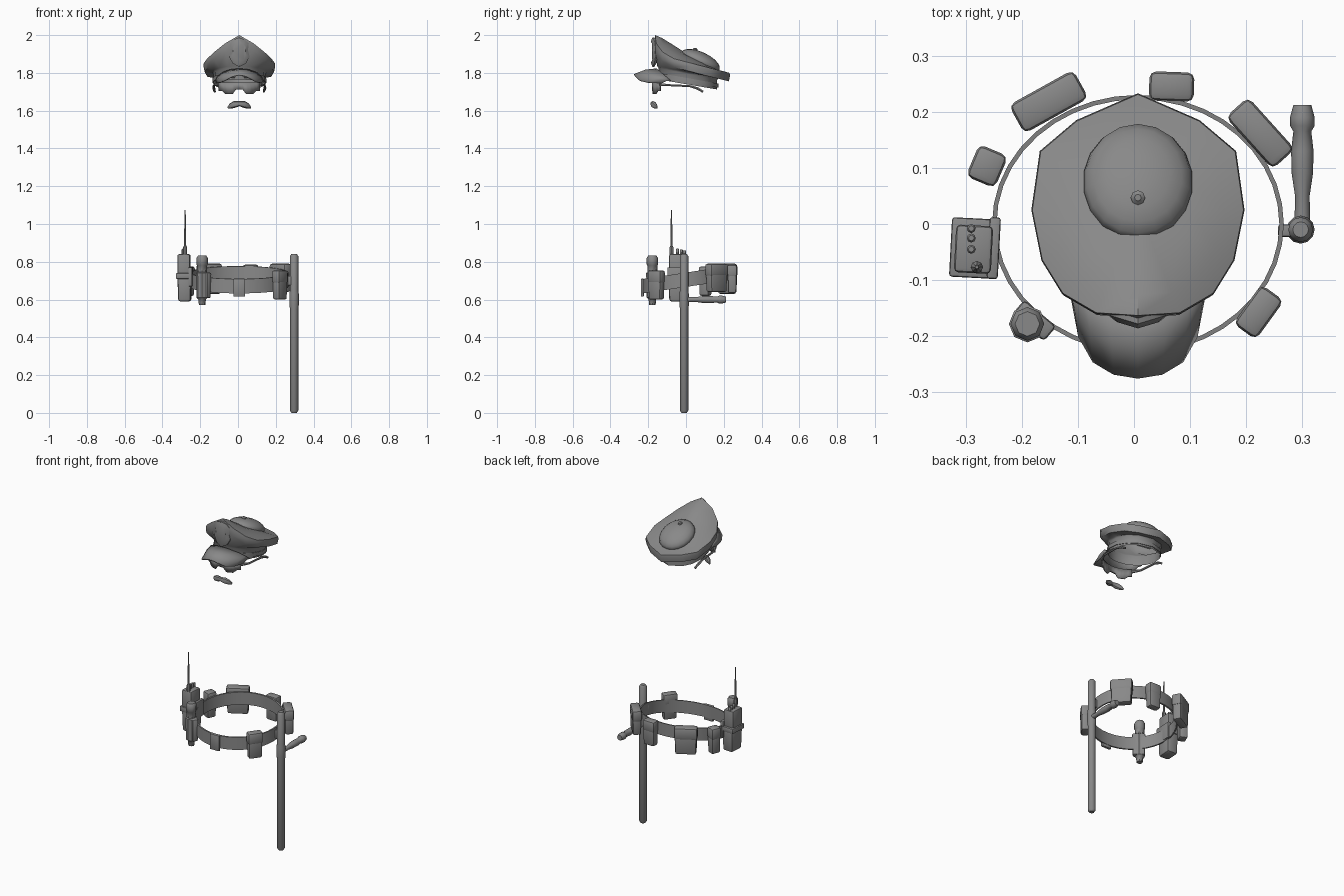
import bpy, bmesh, math
from mathutils import Matrix, Vector

if "Cube" in bpy.data.objects:
    bpy.data.objects.remove(bpy.data.objects["Cube"])

GREY = (0.25, 0.25, 0.25, 1)
mat = bpy.data.materials.new("uniform grey")
mat.use_nodes = True
mat.diffuse_color = GREY
mat.node_tree.nodes["Principled BSDF"].inputs["Base Color"].default_value = GREY
CX = 0.007  # symmetry line of the hat and belt


def finish(bm, name, angle=40):
    bmesh.ops.recalc_face_normals(bm, faces=bm.faces)
    mesh = bpy.data.meshes.new(name)
    bm.to_mesh(mesh)
    bm.free()
    mesh.materials.append(mat)
    ob = bpy.data.objects.new(name, mesh)
    bpy.context.collection.objects.link(ob)
    bpy.ops.object.select_all(action='DESELECT')
    ob.select_set(True)
    bpy.context.view_layer.objects.active = ob
    bpy.ops.object.shade_smooth_by_angle(angle=math.radians(angle))
    return ob


def loft(rings, name, closed=True, caps=True, angle=40):
    """Skin a list of equal-length point rings."""
    bm = bmesh.new()
    vs = [[bm.verts.new(p) for p in r] for r in rings]
    n = len(vs[0])
    for a, b in zip(vs, vs[1:]):
        for i in range(n if closed else n - 1):
            j = (i + 1) % n
            bm.faces.new((a[i], a[j], b[j], b[i]))
    if caps:
        bm.faces.new(vs[0])
        bm.faces.new(vs[-1])
    return finish(bm, name, angle)


def lathe(profile, loc, name, axis='Z', sides=10):
    """Spin (radius, height) pairs about z, or about y."""
    rings = []
    for r, h in profile:
        ring = []
        for i in range(sides):
            t = 2 * math.pi * i / sides
            p = (r * math.cos(t), r * math.sin(t), h)
            if axis == 'Y':
                p = (p[0], p[2], p[1])
            ring.append(Vector(p) + Vector(loc))
        rings.append(ring)
    return loft(rings, name)


def block(name, loc, size, turn=0, bevel=0.01, taper=1.0):
    """Bevelled box turned about z, its bottom scaled by taper."""
    bm = bmesh.new()
    bmesh.ops.create_cube(bm, size=1)
    for v in bm.verts:
        k = taper if v.co.z < 0 else 1
        v.co = Vector((v.co.x * size[0] * k, v.co.y * size[1] * k, v.co.z * size[2]))
    bmesh.ops.bevel(bm, geom=bm.edges[:], offset=bevel, segments=2, affect='EDGES', profile=0.5)
    bm.transform(Matrix.Translation(loc) @ Matrix.Rotation(math.radians(turn), 4, 'Z'))
    return finish(bm, name)


def tube(name, pts, radii, flat=1.0, sides=6):
    """Tube through points, flattened in y by flat; ends tapered by radii."""
    rings = []
    for i, p in enumerate(pts):
        d = (Vector(pts[min(i + 1, len(pts) - 1)]) - Vector(pts[max(i - 1, 0)])).normalized()
        u = d.cross(Vector((0, 0, 1))).normalized()
        w = d.cross(u)
        rings.append([Vector(p) + radii[i] * (u * math.cos(t) * flat + w * math.sin(t))
                      for t in (2 * math.pi * k / sides for k in range(sides))])
    return loft(rings, name)


def solid(ob, thickness):
    m = ob.modifiers.new("thickness", 'SOLIDIFY')
    m.thickness = thickness
    m.offset = 0


# ---- Peaked cap crown: right half of the rim, mirrored into a full ring
half = [(0, -.165, 2.0), (.075, -.16, 1.957), (.135, -.125, 1.91), (.172, -.065, 1.875),
        (.19, .025, 1.852), (.175, .13, 1.825), (.11, .185, 1.812), (0, .233, 1.80)]
rim = half + [(-x, y, z) for x, y, z in half[-2:0:-1]]


def band(z_front, slope, grow=1.0):
    ring = []
    for x, y, _ in rim:
        t = math.atan2(y - .01, x * 1.05)
        yy = .01 + .155 * grow * math.sin(t)
        ring.append((CX + .138 * grow * math.cos(t), yy, z_front - slope * (yy + .145)))
    return ring


def rim_ring(k, drop):
    return [(CX + x * k, .03 + (y - .03) * k, z - drop) for x, y, z in rim]


def top_ring(k):
    ring = []
    for x, y, z in rim:
        yy = .03 + (y - .03) * k
        ring.append((CX + x * k, yy, z * k * k + (1.897 - .43 * (yy - .01)) * (1 - k * k)))
    return ring


crown = loft([band(1.765, .17), band(1.825, .2), band(1.835, .2, 1.05),
              [(x, y - .008 * (y < -.1), z) for x, y, z in rim_ring(.97, .045)],
              rim_ring(1, .015), rim_ring(.99, 0), top_ring(.8), top_ring(.5), top_ring(.12)],
             "cap_crown", caps=False, angle=50)
bm = bmesh.new()
bm.from_mesh(crown.data)
bmesh.ops.holes_fill(bm, edges=[e for e in bm.edges if e.is_boundary and e.verts[0].co.z > 1.85])
bm.to_mesh(crown.data)
bm.free()

# Raised band strip
loft([band(1.775, .17, 1.01), band(1.775, .17, 1.04), band(1.80, .18, 1.04), band(1.80, .18, 1.01)],
     "cap_band", caps=False)

# Inner dome showing through the crown, and its button
bm = bmesh.new()
bmesh.ops.create_uvsphere(bm, u_segments=18, v_segments=10, radius=1)
bm.transform(Matrix.Translation((CX, .075, 1.863)) @ Matrix.Rotation(-.42, 4, 'X')
             @ Matrix.Diagonal((.098, .112, .048, 1)))
finish(bm, "cap_dome", 60)
lathe([(.013, 0), (.013, .008), (.006, .014)], (CX, .047, 1.918), "cap_button", sides=8)

# Visor: outer outline lofted from the band
outer = [(.116, -.13, 1.745), (.103, -.2, 1.748), (.078, -.245, 1.76), (.042, -.267, 1.78), (0, -.274, 1.79)]
outer = outer + [(-x, y, z) for x, y, z in outer[-2::-1]]
inner = []
for i in range(9):
    t = math.pi * i / 8
    inner.append((CX + .125 * math.cos(t), -.075 - .08 * math.sin(t), 1.755 + .065 * math.sin(t)))
outer = [(x + CX, y, z) for x, y, z in outer]
mid = [tuple((Vector(a) + Vector(b)) / 2 + Vector((0, 0, .008))) for a, b in zip(inner, outer)]
solid(loft([inner, mid, outer], "cap_visor", closed=False, caps=False, angle=60), .008)

# Cap badge: shield plate on the front
bm = bmesh.new()
shield = [(0, 1.988), (.03, 1.975), (.05, 1.955), (.046, 1.92), (.054, 1.885), (.035, 1.85), (0, 1.832)]
shield += [(-x, z) for x, z in shield[-2:0:-1]]
rings = []
for k, out in ((1, 0), (1, .01), (.7, .018)):
    rings.append([(CX + x * k, -.168 - out + .3 * abs(x) * k, 1.91 + (z - 1.91) * k) for x, z in shield])
bm.free()
loft(rings, "cap_badge")

# ---- Glasses: curved lens strip with a raised nose bridge, and two arms
upper, lower = [], []
for i in range(13):
    x = -.108 + .018 * i
    y = -.178 + 3.6 * x * x
    a = abs(x)
    upper.append((CX + x, y, 1.75))
    lower.append((CX + x, y, 1.712 if a < .03 else 1.688 if a < .08 else 1.705))
solid(loft([upper, lower], "glasses_lenses", closed=False, caps=False), .006)
for s, side in ((1, "left"), (-1, "right")):
    tube(side + "_glasses_arm",
         [(CX + s * x, y, z) for x, y, z in ((.108, -.138, 1.738), (.132, -.09, 1.735),
                                             (.136, .02, 1.73), (.135, .06, 1.718), (.13, .09, 1.70))],
         [.009, .006, .006, .008, .006])

# Moustache
tube("moustache", [(CX + x, -.178 + 7 * x * x, 1.637 - 6 * x * x)
                   for x in (-.06, -.045, -.025, 0, .025, .045, .06)],
     [.005, .015, .018, .013, .018, .015, .005], flat=.8, sides=8)

# ---- Belt: oval strap, lower at the front
def belt_ring(grow, dz):
    ring = []
    for i in range(40):
        t = 2 * math.pi * i / 40
        y = (.222 + grow) * math.sin(t)
        ring.append((CX + (.252 + grow) * math.cos(t), y, .705 + .15 * y + dz))
    return ring


H = .038
loft([belt_ring(0, -H), belt_ring(.008, -H), belt_ring(.008, H), belt_ring(0, H), belt_ring(0, -H)],
     "belt", caps=False)
block("belt_buckle", (CX, -.231, .663), (.062, .016, .095), bevel=.004)

# Pouches: centre x, y, width, depth, bottom z, top z, turn
pouches = {
    "back_right_pouch": (-.152, .218, .131, .058, .63, .79, 29),
    "back_pouch": (.067, .245, .080, .052, .635, .785, -2),
    "back_left_pouch": (.225, .162, .125, .054, .64, .79, -48),
    "front_left_pouch": (.222, -.157, .086, .050, .60, .755, 54),
    "side_right_pouch": (-.262, .103, .062, .056, .62, .775, 67),
}
for name, (x, y, w, d, z0, z1, turn) in pouches.items():
    h = z1 - z0
    block(name, (x, y, z0 + h * .45), (w * .95, d * .92, h * .9), turn, taper=.93)
    block(name + "_flap", (x, y, z1 - h * .22), (w, d, h * .44), turn, bevel=.012)

# Radio in its holder, with aerial, knobs and strap
block("radio_body", (-.286, -.045, .775), (.066, .085, .13), -3, bevel=.008)
block("radio_holder", (-.282, -.043, .665), (.074, .098, .15), -3, bevel=.012, taper=.9)
block("radio_strap", (-.284, -.043, .725), (.086, .106, .03), -3, bevel=.005)
block("radio_clip", (-.25, -.043, .72), (.02, .11, .1), -3, bevel=.005)
lathe([(.011, 0), (.011, .04), (.006, .05), (.003, .24)], (-.28, -.077, .835), "radio_aerial", sides=8)
for i, y in enumerate((-.045, -.025, -.008)):
    lathe([(.008, 0), (.008, .03 - .004 * i), (.005, .034 - .004 * i)], (-.29, y, .835), f"radio_knob_{i + 1}", sides=8)

# Spray can in its holster
lathe([(.017, .572), (.02, .60), (.03, .61), (.033, .74), (.026, .745), (.026, .78),
       (.03, .785), (.03, .82), (.022, .832)], (-.19, -.178, 0), "spray_can", sides=8)
block("spray_holster", (-.178, -.172, .675), (.075, .035, .135), -40, bevel=.008, taper=.9)

# ---- Side-handle baton and its belt ring
lathe([(.014, 0), (.022, .012), (.022, .55), (.025, .57), (.025, .63), (.022, .65),
       (.022, .83), (.014, .842)], (.297, -.01, 0), "baton", sides=12)
lathe([(.014, 0), (.013, .05), (.019, .09), (.02, .13), (.016, .165), (.022, .175),
       (.022, .19), (.016, .212)], (.3, 0, .6), "baton_handle", axis='Y')
block("baton_clip", (.272, -.012, .70), (.03, .022, .05), bevel=.004)
